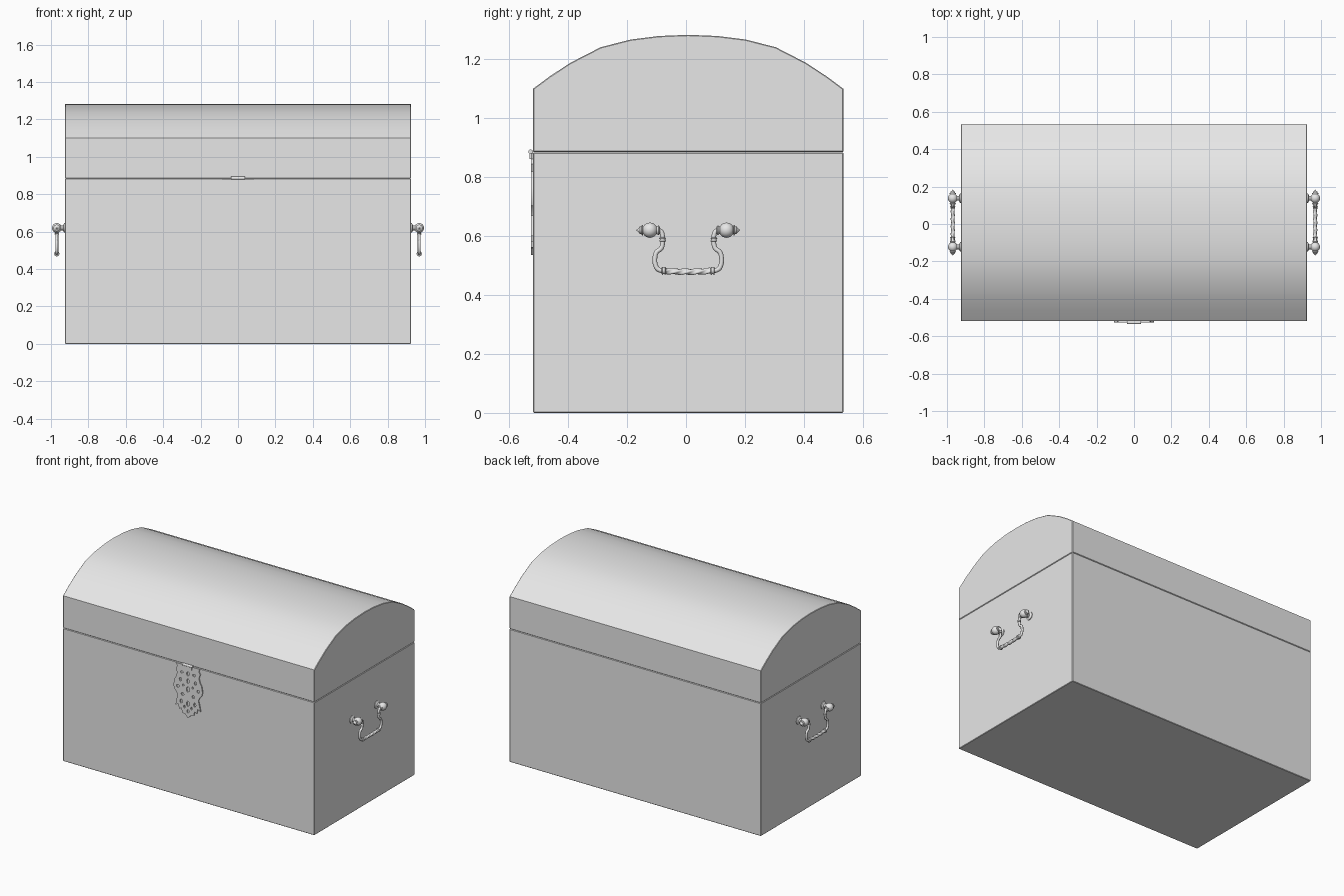
import bpy, bmesh, math
from mathutils import Vector

if "Cube" in bpy.data.objects:
    bpy.data.objects.remove(bpy.data.objects["Cube"])

CY = 0.0075          # chest centre in y
HX, HY = 0.925, 0.5265
FRONT = CY - HY
SEAM = 0.885

grey = bpy.data.materials.new("light grey")
grey.diffuse_color = (0.8, 0.8, 0.8, 1)
grey.use_nodes = True
grey.node_tree.nodes["Principled BSDF"].inputs["Base Color"].default_value = grey.diffuse_color


def finish(ob, angle=30):
    """Give the part its material and edge-aware smoothing."""
    ob.data.materials.clear()
    ob.data.materials.append(grey)
    bpy.ops.object.select_all(action='DESELECT')
    ob.select_set(True)
    bpy.context.view_layer.objects.active = ob
    if ob.type == 'CURVE':
        bpy.ops.object.convert(target='MESH')
        ob = bpy.context.object
    bpy.ops.object.shade_smooth_by_angle(angle=math.radians(angle))
    return ob


def from_bmesh(name, bm, angle=30):
    bmesh.ops.recalc_face_normals(bm, faces=bm.faces)
    me = bpy.data.meshes.new(name)
    bm.to_mesh(me)
    bm.free()
    ob = bpy.data.objects.new(name, me)
    bpy.context.collection.objects.link(ob)
    return finish(ob, angle)


def chest_part(name, profile):
    """Extrude a (y, z) profile along x with a tiny chamfer on the box edges."""
    bm = bmesh.new()
    face = bm.faces.new([bm.verts.new((-HX, CY + y, z)) for y, z in profile])
    new = bmesh.ops.extrude_face_region(bm, geom=[face])['geom']
    bmesh.ops.translate(bm, vec=(2 * HX, 0, 0),
                        verts=[v for v in new if isinstance(v, bmesh.types.BMVert)])
    bmesh.ops.recalc_face_normals(bm, faces=bm.faces)
    sharp = [e for e in bm.edges if e.calc_face_angle(0) > math.radians(65)]
    bmesh.ops.bevel(bm, geom=sharp, offset=0.003, segments=1, affect='EDGES')
    return from_bmesh(name, bm)


def rings(name, loops, angle=40):
    """Skin a list of closed rings and cap both ends."""
    bm = bmesh.new()
    vs = [[bm.verts.new(p) for p in loop] for loop in loops]
    n = len(vs[0])
    for a, b in zip(vs, vs[1:]):
        for i in range(n):
            j = (i + 1) % n
            bm.faces.new((a[i], a[j], b[j], b[i]))
    bm.faces.new(vs[0])
    bm.faces.new(vs[-1])
    return from_bmesh(name, bm, angle)


def lathe(name, origin, axis, profile, n=20):
    """Revolve (distance, radius) pairs around an axis."""
    axis = Vector(axis)
    u = axis.orthogonal().normalized()
    w = axis.cross(u)
    turn = [2 * math.pi * i / n for i in range(n)]
    return rings(name, [[Vector(origin) + axis * t
                         + (u * math.cos(a) + w * math.sin(a)) * r for a in turn]
                        for t, r in profile])


# chest body and domed lid
chest_part("chest_body", [(-HY, 0), (HY, 0), (HY, SEAM - 0.001), (-HY, SEAM - 0.001)])
dome = [(HY, 1.10), (0.47, 1.142), (0.4, 1.188), (0.297, 1.241),
        (0.195, 1.267), (0.1, 1.279)]
chest_part("chest_lid", [(-HY, SEAM), (HY, SEAM)] + dome + [(0, 1.283)]
           + [(-y, z) for y, z in reversed(dome)])

# pierced lock plate: outline and holes in one filled curve
cu = bpy.data.curves.new("lock_plate", 'CURVE')
cu.dimensions = '2D'
cu.fill_mode = 'BOTH'
cu.extrude = 0.0035


def add_loop(points):
    sp = cu.splines.new('POLY')
    sp.points.add(len(points) - 1)
    for p, (x, z) in zip(sp.points, points):
        p.co = (x, z, 0, 1)
    sp.use_cyclic_u = True


def add_hole(x, z, rx, rz, n=12):
    add_loop([(x + rx * math.cos(2 * math.pi * i / n),
               z + rz * math.sin(2 * math.pi * i / n)) for i in range(n)])


half = [(0.085, 0.882), (0.08, 0.862), (0.09, 0.845), (0.08, 0.82), (0.088, 0.79),
        (0.1, 0.77), (0.107, 0.73), (0.1, 0.705), (0.086, 0.692), (0.076, 0.67),
        (0.084, 0.64), (0.092, 0.6), (0.072, 0.612), (0.064, 0.582), (0.048, 0.59),
        (0.042, 0.562), (0.02, 0.556)]
add_loop(half + [(0, 0.535)] + [(-x, z) for x, z in reversed(half)])
for z, rx, rz in [(0.83, 0.01, 0.014), (0.78, 0.009, 0.016), (0.725, 0.011, 0.018),
                  (0.63, 0.01, 0.018), (0.58, 0.007, 0.012)]:
    add_hole(0, z, rx, rz)
for s in (-1, 1):
    for x, z, rx, rz in [(0.075, 0.73, 0.01, 0.01), (0.04, 0.685, 0.01, 0.01),
                         (0.045, 0.83, 0.012, 0.008), (0.055, 0.78, 0.009, 0.012),
                         (0.035, 0.745, 0.007, 0.007), (0.05, 0.635, 0.008, 0.014),
                         (0.026, 0.605, 0.006, 0.01)]:
        add_hole(s * x, z, rx, rz)
plate = bpy.data.objects.new("lock_plate", cu)
bpy.context.collection.objects.link(plate)
plate.rotation_euler = (math.pi / 2, 0, 0)
plate.location = (0, FRONT - 0.0035, 0)
finish(plate)

# hasp knuckle and its leaf
lathe("hasp_knuckle", (-0.038, FRONT - 0.008, 0.886), (1, 0, 0),
      [(0, 0.008), (0.076, 0.008)], 12)
bpy.ops.mesh.primitive_cube_add(size=1, location=(0, FRONT - 0.006, 0.871))
leaf = bpy.context.object
leaf.name = "hasp_leaf"
leaf.scale = (0.06, 0.012, 0.018)
finish(leaf)

# drop handles on both ends
BOSS_X, BOSS_Z, BAR_Z = 0.969, 0.62, 0.482
ball = [(0.13 - 0.026 * math.cos(a), 0.026 * math.sin(a))
        for a in [math.pi * (0.16 + 0.68 * i / 8) for i in range(9)]]
finial = ([(0.096, 0.008), (0.097, 0.014), (0.101, 0.017), (0.105, 0.014)] + ball
          + [(0.154, 0.018), (0.157, 0.018), (0.159, 0.013), (0.164, 0.013),
             (0.169, 0.006), (0.176, 0.001)])
arm = [(0.115, 0.62), (0.094, 0.617), (0.087, 0.6), (0.087, 0.575), (0.092, 0.558),
       (0.107, 0.546), (0.113, 0.525), (0.111, 0.502), (0.102, 0.487), (0.075, BAR_Z)]
for sx, side in ((1, "right"), (-1, "left")):
    x = sx * BOSS_X
    for sy, end in ((-1, "front"), (1, "back")):
        tag = f"{side}_{end}"
        lathe("handle_finial_" + tag, (x, CY, BOSS_Z), (0, sy, 0), finial)
        lathe("handle_post_" + tag, (sx * HX, CY + sy * 0.13, BOSS_Z), (sx, 0, 0),
              [(-0.002, 0.026), (0.004, 0.026), (0.008, 0.02), (0.011, 0.013),
               (0.03, 0.013)])
        # bent arm
        c = bpy.data.curves.new("handle_arm_" + tag, 'CURVE')
        c.dimensions = '3D'
        c.bevel_depth = 0.008
        c.bevel_resolution = 2
        c.use_fill_caps = True
        c.resolution_u = 4
        sp = c.splines.new('BEZIER')
        sp.bezier_points.add(len(arm) - 1)
        for p, (y, z) in zip(sp.bezier_points, arm):
            p.co = (x, CY + sy * y, z)
            p.handle_left_type = p.handle_right_type = 'AUTO'
        ob = bpy.data.objects.new(c.name, c)
        bpy.context.collection.objects.link(ob)
        finish(ob, 60)
        # collars on the arm and at the end of the grip
        bead = [(-0.007, 0.009), (-0.005, 0.012), (-0.001, 0.009),
                (0.001, 0.009), (0.005, 0.012), (0.007, 0.009)]
        lathe("arm_collar_" + tag, (x, CY + sy * 0.087, 0.588), (0, 0, 1), bead, 14)
        lathe("grip_collar_" + tag, (x, CY + sy * 0.083, BAR_Z), (0, 1, 0),
              [(t, r + 0.002) for t, r in bead], 14)
    # twisted grip, sagging slightly in the middle
    loops = []
    for k in range(41):
        t = k / 40 * 2 - 1
        loop = []
        for i in range(16):
            a = 2 * math.pi * i / 16
            r = 0.0095 * (1 + 0.2 * math.cos(3 * (a - sx * 4.2 * t)))
            loop.append((x + r * math.cos(a), CY + 0.08 * t,
                         BAR_Z - 0.003 * (1 - t * t) + r * math.sin(a)))
        loops.append(loop)
    rings("handle_grip_" + side, loops, 60)
